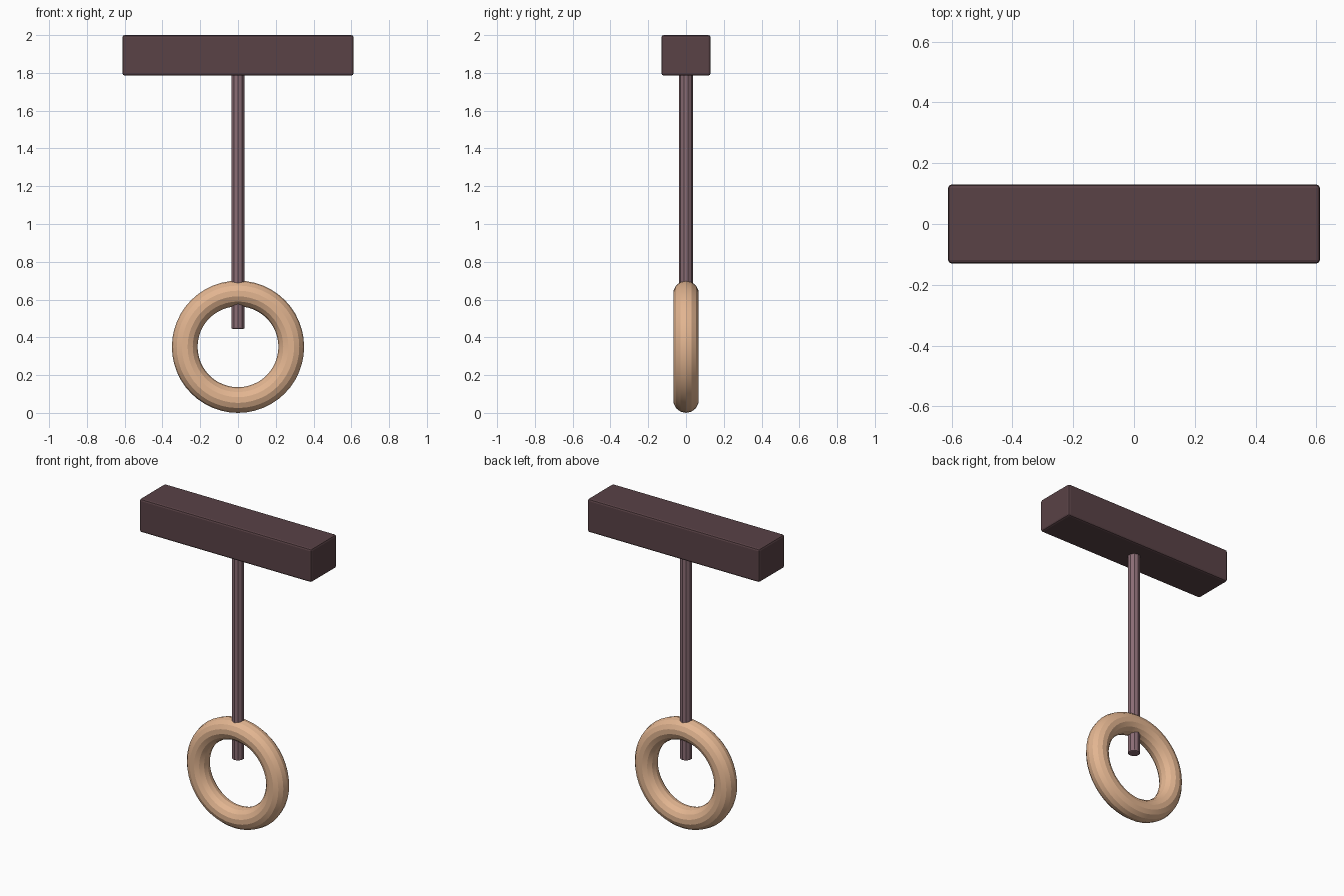
import bpy
from math import pi, radians

cube = bpy.data.objects.get("Cube")
if cube:
    bpy.data.objects.remove(cube, do_unlink=True)


def material(name, color):
    m = bpy.data.materials.new(name)
    m.use_nodes = True
    m.diffuse_color = (*color, 1)
    m.node_tree.nodes["Principled BSDF"].inputs["Base Color"].default_value = (*color, 1)
    return m


def finish(name, mat, bevel=0.0):
    """Name and colour the active object, with optional softened edges."""
    ob = bpy.context.object
    ob.name = name
    ob.data.materials.append(mat)
    if bevel:
        mod = ob.modifiers.new("soft_edges", "BEVEL")
        mod.width = bevel
        mod.segments = 2
        mod.limit_method = "ANGLE"
        mod.angle_limit = radians(50)
    return ob


dark_wood = material("dark_plum_brown", (0.10, 0.054, 0.061))
mauve = material("dusty_mauve", (0.255, 0.15, 0.175))
tan = material("warm_tan", (0.76, 0.46, 0.28))

# Overhead beam
bpy.ops.mesh.primitive_cube_add(size=1, location=(0, 0, 1.893))
beam = bpy.context.object
beam.scale = (1.224, 0.26, 0.214)
bpy.ops.object.transform_apply(location=False, rotation=False, scale=True)
finish("beam", dark_wood, 0.012)

# Hanging strap, running through the ring and into the beam
bottom, top = 0.445, 1.82
bpy.ops.mesh.primitive_cylinder_add(vertices=10, radius=0.037, depth=top - bottom,
                                    location=(0, 0, (top + bottom) / 2))
finish("strap", mauve, 0.006)

# Upright grip ring
bpy.ops.mesh.primitive_torus_add(major_segments=48, minor_segments=14,
                                 major_radius=0.282, minor_radius=0.068,
                                 location=(0, 0, 0.35), rotation=(pi / 2, 0, 0))
finish("ring", tan)
bpy.ops.object.shade_smooth_by_angle(angle=radians(20))
